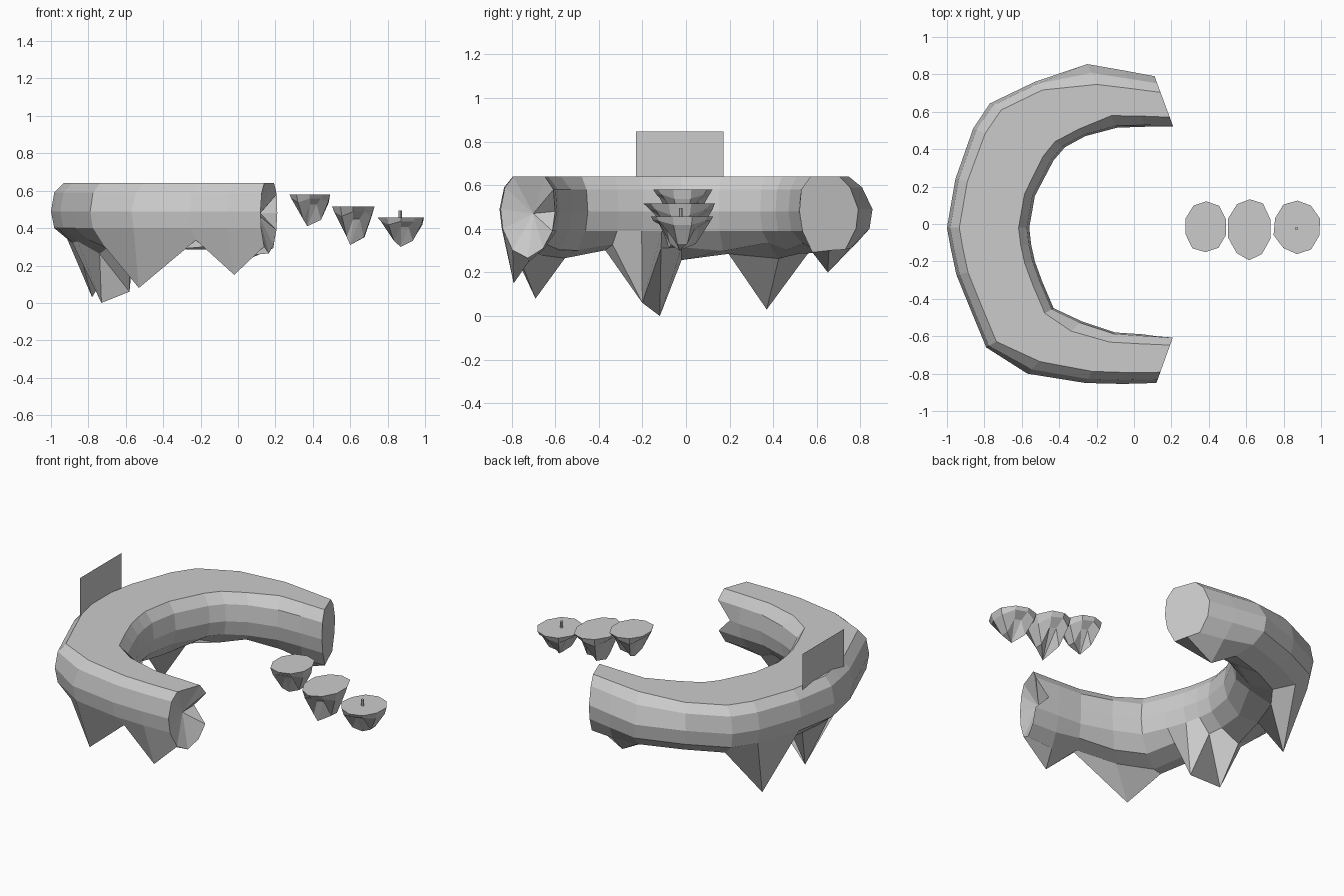
import bpy, bmesh, math, random
from mathutils import Vector

if "Cube" in bpy.data.objects:
    bpy.data.objects.remove(bpy.data.objects["Cube"])

random.seed(4)


def finish(bm, name):
    bmesh.ops.recalc_face_normals(bm, faces=bm.faces)
    me = bpy.data.meshes.new(name)
    bm.to_mesh(me)
    bm.free()
    ob = bpy.data.objects.new(name, me)
    bpy.context.collection.objects.link(ob)
    return ob


def bridge(bm, a, b):
    n = len(a)
    for i in range(n):
        j = (i + 1) % n
        bm.faces.new((a[i], a[j], b[j], b[i]))


def fan(bm, ring, co):
    c = bm.verts.new(co)
    n = len(ring)
    for i in range(n):
        bm.faces.new((ring[i], ring[(i + 1) % n], c))


# C-shaped island: outer and inner edge of each station around the arc
stations = [
    (.12, -.85, .21, -.60), (-.06, -.855, .05, -.59), (-.26, -.85, -.10, -.58),
    (-.57, -.80, -.28, -.52), (-.79, -.66, -.43, -.45), (-.885, -.43, -.49, -.31),
    (-.95, -.27, -.53, -.20), (-.98, -.13, -.55, -.11),
    (-1.0, -.02, -.56, -.02), (-.955, .24, -.53, .15), (-.86, .51, -.43, .34),
    (-.77, .645, -.37, .41), (-.53, .76, -.26, .47), (-.25, .855, -.09, .515),
    (-.05, .82, .06, .52), (.11, .79, .21, .52)]
# clipped round section: position across the arm, height
section = [(.85, .64), (.96, .59), (1, .49), (.96, .40), (.78, .32), (.5, .29),
           (.22, .32), (.05, .39), (0, .48), (.03, .58), (.13, .64)]
bm = bmesh.new()
rings = []
for ox, oy, ix, iy in stations:
    ring = []
    for k, (t, z) in enumerate(section):
        if abs(oy) > .77:                # narrower flat top along both arms
            if k == 0:
                t = .68 if oy > 0 else .77
            if k == 1:
                t = .86 if oy > 0 else .92
            if k == 10:
                t = .19
        if z < .35:
            z += random.uniform(-.03, .02)
        ring.append(bm.verts.new((ix + (ox - ix) * t, iy + (oy - iy) * t, z)))
    rings.append(ring)
rings[0][8].co.x -= .09                  # notch in the broken end
for a, b in zip(rings, rings[1:]):
    bridge(bm, a, b)
fan(bm, rings[0], (.11, -.70, .47))      # hollowed end
bm.faces.new(rings[-1])

# hanging rock spikes: pull the nearest underside point down to each tip
under = [v for r in rings for v in r[4:7]]
spikes = [(-.02, -.79, .15), (-.53, -.69, .08), (-.58, -.20, .06),
          (-.73, -.12, 0), (-.78, .37, .03), (-.02, .65, .20)]
for tip in spikes:
    tip = Vector(tip)
    v = min(under, key=lambda q: (q.co.xy - tip.xy).length)
    under.remove(v)
    v.co = tip
    for q in under:
        d = (q.co.xy - tip.xy).length
        if d < .15 and q.co.z > .24:
            q.co.z -= .03 * (1 - d / .15)
finish(bm, "island")


# floating stepping stones: flat top, ragged tapered underside
def stone(name, cx, cy, rx, ry, top, tip):
    bm = bmesh.new()
    n = 10
    prev = None
    depth = top - tip[2]
    for scale, drop, jag in ((1, 0, 0), (.9, .17, .08), (.52, .48, .32)):
        ring = []
        for i in range(n):
            a = 2 * math.pi * i / n + .3
            s = scale * random.uniform(.95, 1.03)
            dz = depth * (drop + (jag if i % 3 == 0 else -jag * .5))
            ring.append(bm.verts.new((cx + rx * s * math.cos(a),
                                      cy + ry * s * math.sin(a), top - dz)))
        if prev:
            bridge(bm, prev, ring)
        else:
            bm.faces.new(ring)
        prev = ring
    fan(bm, prev, tip)
    finish(bm, name)


stone("stepping_stone_near", .385, -.015, .117, .14, .58, (.37, -.03, .41))
stone("stepping_stone_middle", .617, -.025, .117, .165, .515, (.60, -.08, .31))
stone("stepping_stone_far", .872, -.015, .128, .147, .457, (.87, -.03, .30))

# small post on the far stone
bpy.ops.mesh.primitive_cylinder_add(vertices=8, radius=.009, depth=.045,
                                    location=(.868, -.024, .472))
bpy.context.object.name = "post"

# thin upright panel on the island's outer edge
bm = bmesh.new()
bm.faces.new([bm.verts.new((-.918, y, z)) for y, z in
              ((-.23, .61), (.173, .61), (.173, .845), (-.23, .845))])
finish(bm, "upright_panel")
